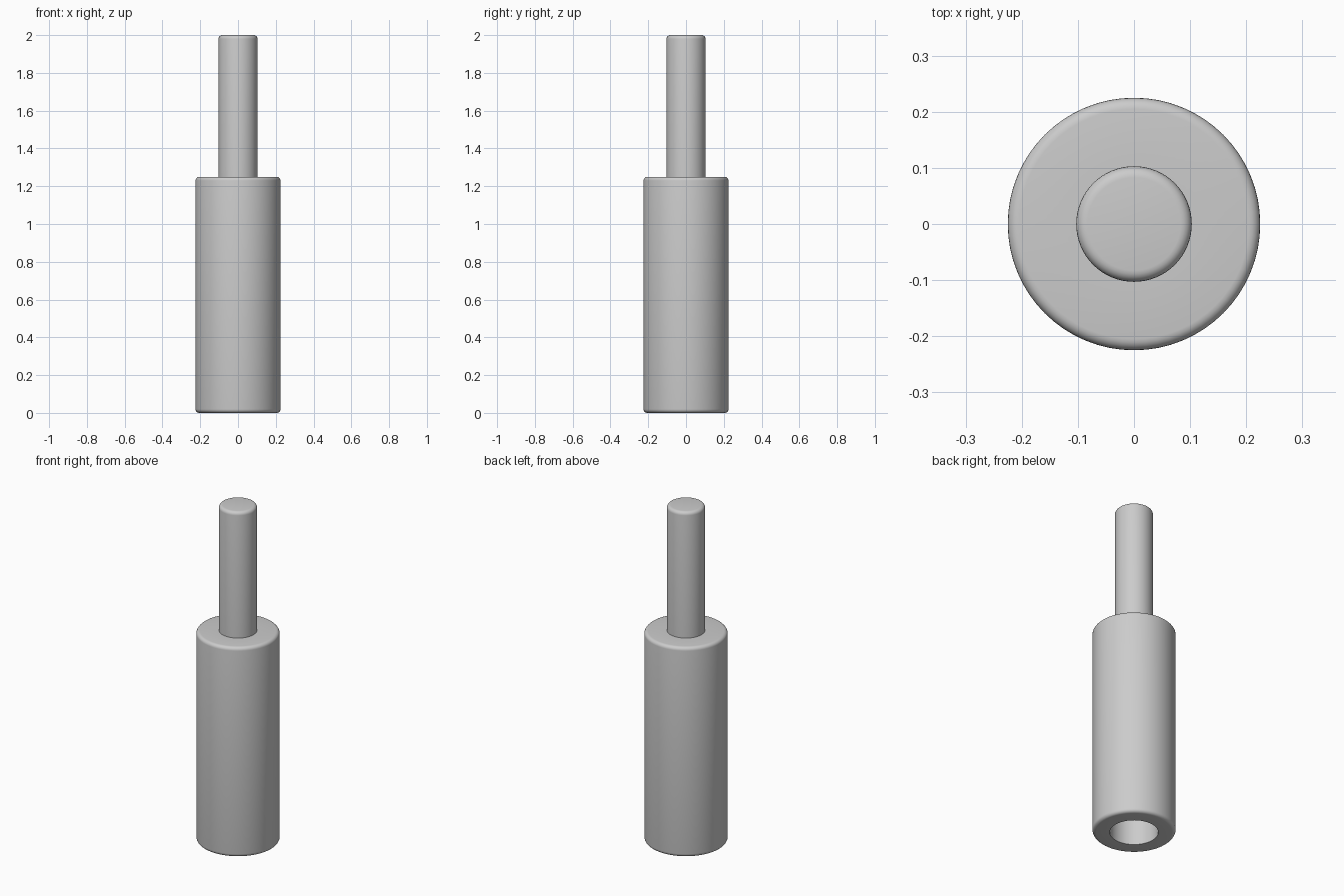
import bpy
import bmesh
import math

cube = bpy.data.objects.get("Cube")
if cube:
    bpy.data.objects.remove(cube, do_unlink=True)

SEGMENTS = 64
FILLET = 0.02

# Plain grey
grey = bpy.data.materials.new("plain_grey")
grey.use_nodes = True
colour = (0.6, 0.6, 0.6, 1)
grey.diffuse_color = colour
grey.node_tree.nodes["Principled BSDF"].inputs["Base Color"].default_value = colour


def fillet(cr, cz, start):
    """Quarter-round profile points, turning anticlockwise from start degrees."""
    angles = [math.radians(start + 90 * i / 5) for i in range(6)]
    return [(cr + FILLET * math.cos(a), cz + FILLET * math.sin(a)) for a in angles]


def lathe(name, profile):
    """Spin a radius/height profile about the z axis."""
    bm = bmesh.new()
    verts = [bm.verts.new((r, 0, z)) for r, z in profile]
    edges = [bm.edges.new(pair) for pair in zip(verts, verts[1:])]
    bmesh.ops.spin(bm, geom=verts + edges, cent=(0, 0, 0), axis=(0, 0, 1),
                   angle=math.tau, steps=SEGMENTS, use_duplicate=False)
    bmesh.ops.remove_doubles(bm, verts=bm.verts, dist=1e-5)
    bmesh.ops.recalc_face_normals(bm, faces=bm.faces)
    mesh = bpy.data.meshes.new(name)
    bm.to_mesh(mesh)
    bm.free()
    mesh.materials.append(grey)
    obj = bpy.data.objects.new(name, mesh)
    bpy.context.collection.objects.link(obj)
    bpy.ops.object.select_all(action="DESELECT")
    obj.select_set(True)
    bpy.context.view_layer.objects.active = obj
    bpy.ops.object.shade_smooth_by_angle(angle=math.radians(35))
    return obj


# One turned solid: blind socket, thick barrel with rounded rims, thin pin
body_r, body_top = 0.225, 1.25
pin_r, pin_top = 0.103, 2.0
socket_r, socket_depth = 0.131, 0.8

lathe("socketed_pin",
      [(0, socket_depth), (socket_r, socket_depth), (socket_r, 0)]
      + fillet(body_r - FILLET, FILLET, -90)
      + fillet(body_r - FILLET, body_top - FILLET, 0)
      + [(pin_r, body_top)]
      + fillet(pin_r - FILLET, pin_top - FILLET, 0)
      + [(0, pin_top)])
